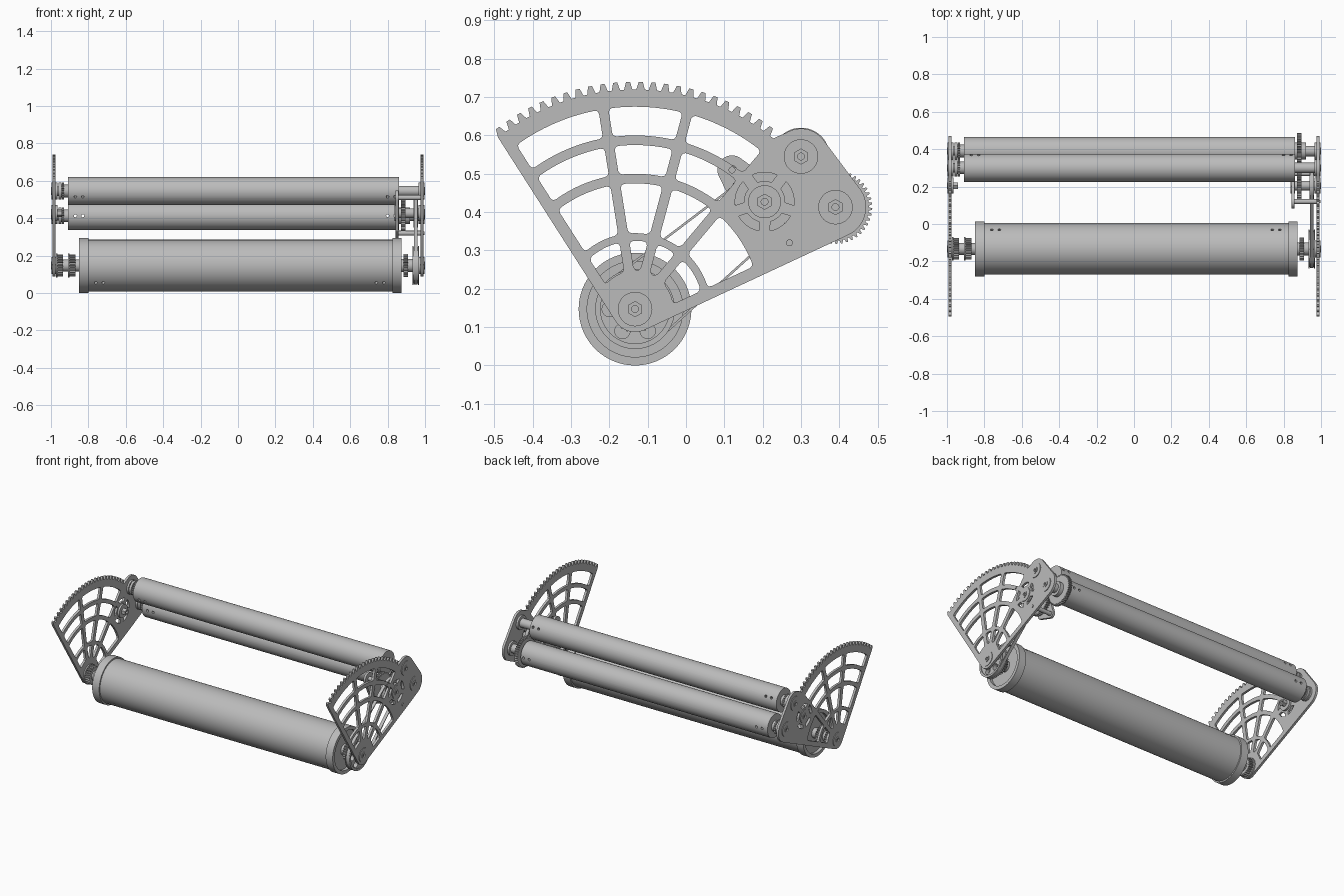
import bpy, bmesh
from math import sin, cos, asin, radians, pi
from mathutils import Matrix, Vector, geometry

cube = bpy.data.objects.get("Cube")
if cube:
    bpy.data.objects.remove(cube, do_unlink=True)

metal = bpy.data.materials.new("light_grey_metal")
metal.use_nodes = True
metal.diffuse_color = (0.5, 0.5, 0.5, 1)
metal.node_tree.nodes["Principled BSDF"].inputs["Base Color"].default_value = (0.5, 0.5, 0.5, 1)

# Axle centres as (y, z)
PIVOT = (-0.133, 0.147)
DRIVE = (0.205, 0.427)
UPPER = (0.30, 0.545)
LOWER = (0.39, 0.413)
POST_A = (0.12, 0.51)
POST_B = (0.27, 0.32)


def link(name, mesh):
    ob = bpy.data.objects.new(name, mesh)
    bpy.context.collection.objects.link(ob)
    return ob


def finish(mesh):
    mesh.materials.clear()
    mesh.materials.append(metal)
    for p in mesh.polygons:
        p.use_smooth = True
        p.material_index = 0
    mesh.set_sharp_from_angle(angle=radians(30))


def polar(c, r, deg):
    a = radians(deg)
    return (c[0] + r * cos(a), c[1] + r * sin(a))


def arc(c, r, a0, a1, n=12):
    return [polar(c, r, a0 + (a1 - a0) * i / n) for i in range(n + 1)]


def circle(c, r, n=32, turn=0):
    return [polar(c, r, turn + 360 * i / n) for i in range(n)]


def hull(*circles):
    pts = [Vector(p) for c, r in circles for p in circle(c, r, 48)]
    return [tuple(pts[i]) for i in geometry.convex_hull_2d(pts)]


def gear(c, r, teeth, depth):
    pitch = 360 / teeth
    pts = []
    for i in range(teeth):
        for frac, rad in ((0, r - depth), (0.3, r - depth), (0.5, r), (0.8, r)):
            pts.append(polar(c, rad, (i + frac) * pitch))
    return pts


def sheet(name, x0, x1, *loops):
    """Extrude a yz outline with holes from x0 to x1."""
    cu = bpy.data.curves.new(name, "CURVE")
    cu.dimensions, cu.fill_mode = "2D", "BOTH"
    cu.extrude = abs(x1 - x0) / 2
    for loop in loops:
        sp = cu.splines.new("POLY")
        sp.points.add(len(loop) - 1)
        for p, (u, v) in zip(sp.points, loop):
            p.co = (u, v, 0, 1)
        sp.use_cyclic_u = True
    tmp = link(name + "_curve", cu)
    dg = bpy.context.evaluated_depsgraph_get()
    mesh = bpy.data.meshes.new_from_object(tmp.evaluated_get(dg))
    bpy.data.objects.remove(tmp, do_unlink=True)
    mesh.transform(Matrix(((0, 0, 1, (x0 + x1) / 2), (1, 0, 0, 0), (0, 1, 0, 0), (0, 0, 0, 1))))
    finish(mesh)
    return link(name, mesh)


def lathe(name, c, profile, n=64):
    """Turn (x, radius) pairs about an axle parallel to x."""
    bm = bmesh.new()
    rings = [[bm.verts.new((x, *p)) for p in circle(c, r, n)] for x, r in profile]
    for a, b in zip(rings, rings[1:]):
        for i in range(n):
            bm.faces.new((a[i], a[(i + 1) % n], b[(i + 1) % n], b[i]))
    bm.faces.new(rings[0])
    bm.faces.new(rings[-1])
    bmesh.ops.recalc_face_normals(bm, faces=bm.faces)
    mesh = bpy.data.meshes.new(name)
    bm.to_mesh(mesh)
    bm.free()
    finish(mesh)
    return link(name, mesh)


def rod(name, c, x0, x1, r, n=32):
    return lathe(name, c, [(x0, r), (x1, r)], n)


def drill(ob, c, xs, deg, r=0.008):
    """Cross-drill pairs of pin holes through a roller."""
    bm = bmesh.new()
    turn = Matrix.Rotation(radians(deg), 4, "X") @ Matrix.Rotation(pi / 2, 4, "X")
    for x in xs:
        bmesh.ops.create_cone(bm, cap_ends=True, segments=12, radius1=r, radius2=r, depth=0.5,
                              matrix=Matrix.Translation((x, *c)) @ turn)
    mesh = bpy.data.meshes.new("pin_cutter")
    bm.to_mesh(mesh)
    bm.free()
    cutter = link("pin_cutter", mesh)
    cutter.hide_render = True
    mod = ob.modifiers.new("pins", "BOOLEAN")
    mod.operation, mod.object, mod.solver = "DIFFERENCE", cutter, "EXACT"
    dg = bpy.context.evaluated_depsgraph_get()
    cut = bpy.data.meshes.new_from_object(ob.evaluated_get(dg))
    ob.modifiers.clear()
    ob.data = cut
    finish(cut)
    bpy.data.objects.remove(cutter, do_unlink=True)


# Toothed sector plates
LOW, HIGH, ROOT, TIP = 25, 122.6, 0.573, 0.593


def cell(r0, r1, a0, o0, a1, o1, c=0.01):
    """Web opening between two bars, with clipped corners."""
    def side(r, a, o, shift):
        return a + (asin(o / r) + shift / r) * 180 / pi
    s = lambda r, k: side(r, a0, o0, k)
    e = lambda r, k: side(r, a1, o1, -k)
    pts = [polar(PIVOT, r0 + c, s(r0 + c, 0)), polar(PIVOT, r0 + c * .3, s(r0, c * .3))]
    pts += arc(PIVOT, r0, s(r0, c), e(r0, c))
    pts += [polar(PIVOT, r0 + c * .3, e(r0, c * .3)), polar(PIVOT, r0 + c, e(r0 + c, 0))]
    pts += [polar(PIVOT, r1 - c, e(r1 - c, 0)), polar(PIVOT, r1 - c * .3, e(r1, c * .3))]
    pts += arc(PIVOT, r1, e(r1, c), s(r1, c))
    pts += [polar(PIVOT, r1 - c * .3, s(r1, c * .3)), polar(PIVOT, r1 - c, s(r1 - c, 0))]
    return pts


outline = arc(PIVOT, 0.06, HIGH + 90, LOW + 270)
outline += arc(LOWER, 0.08, -65, 34) + arc(UPPER, 0.073, 34, 122)
TEETH, START, END = 24, 51, 128.3
pitch = (END - START) / TEETH
for i in range(TEETH):
    for frac, rad in ((0, ROOT), (0.32, ROOT), (0.5, TIP), (0.82, TIP)):
        outline.append(polar(PIVOT, rad, START + (i + frac) * pitch))
outline.append(polar(PIVOT, ROOT, END + 0.3))

bars = [(LOW, -0.03, -0.03), (50, 0.013, -0.013), (75, 0.013, -0.013),
        (99, 0.013, -0.013), (HIGH, 0.03, 0.03)]
openings = []
for k, ((a0, o0, _), (a1, _, o1)) in enumerate(zip(bars, bars[1:])):
    rows = [(0.10, 0.178), (0.198, 0.328)]
    if k:
        rows += [(0.353, 0.428), (0.453, 0.528)]
    openings += [cell(r0, r1, a0, o0, a1, o1) for r0, r1 in rows]
# Wedge openings around the drive axle
for a in (18, 90, 162, 234, 306):
    openings.append(arc(DRIVE, 0.054, a - 20, a + 20, 6) + arc(DRIVE, 0.077, a + 25, a - 25, 6))

for side, s in (("left", 1), ("right", -1)):
    sheet(side + "_sector_plate", s * 0.977, s * 0.992, outline, *openings)
    # Bearings and hollow hex axle ends
    for label, c, r in (("pivot", PIVOT, 0.045), ("drive", DRIVE, 0.043),
                        ("upper", UPPER, 0.045), ("lower", LOWER, 0.045)):
        sheet(f"{side}_{label}_bearing", s * 0.965, s * 0.996, circle(c, r), circle(c, 0.018, 6))
        sheet(f"{side}_{label}_hex_axle", s * 0.94, s, circle(c, 0.021, 6, 30), circle(c, 0.009, 16))

# Large roller with rimmed end caps
big = lathe("large_roller", PIVOT, [
    (-0.83, 0.04), (-0.83, 0.125), (-0.85, 0.125), (-0.85, 0.147), (-0.80, 0.147), (-0.80, 0.138),
    (0.825, 0.138), (0.825, 0.147), (0.875, 0.147), (0.875, 0.125), (0.855, 0.125), (0.855, 0.04)], 96)
drill(big, PIVOT, (-0.76, -0.72, 0.74, 0.78), 42)

# Twin slim rollers
for name, c, deg in (("upper_roller", UPPER, 24), ("lower_roller", LOWER, 0)):
    ob = rod(name, c, -0.91, 0.86, 0.075, 72)
    drill(ob, c, (-0.87, -0.83, 0.80, 0.84), deg)
    lathe(name + "_right_hub", c, [(-0.98, 0.025), (-0.96, 0.025), (-0.96, 0.045), (-0.945, 0.045),
                                   (-0.945, 0.034), (-0.91, 0.034)], 32)
    sheet(name + "_right_collar", -0.94, -0.93, gear(c, 0.045, 20, 0.006))
    rod(name + "_left_shaft", c, 0.86, 0.98, 0.028)

# Right end of the pivot axle: toothed pulleys on a shaft
rod("pivot_right_shaft", PIVOT, -0.98, -0.83, 0.032)
for i, (x0, x1) in enumerate(((-0.965, -0.935), (-0.9, -0.87))):
    sheet(f"pivot_right_gear_{i + 1}", x0, x1, gear(PIVOT, 0.058, 24, 0.009))
    rod(f"pivot_right_flange_{i + 1}", PIVOT, x0 - 0.008, x0, 0.063)

# Left end of the pivot axle: gear, shaft and drilled belt pulley
rod("pivot_left_shaft", PIVOT, 0.85, 0.98, 0.035)
sheet("pivot_left_gear", 0.885, 0.91, gear(PIVOT, 0.062, 24, 0.009))
ports = [circle(polar(PIVOT, 0.066, 60 * i), 0.02, 20) for i in range(6)]
sheet("pivot_belt_pulley", 0.938, 0.962, circle(PIVOT, 0.097, 64), *ports)
for x in (0.932, 0.962):
    sheet("pivot_pulley_flange", x, x + 0.005, circle(PIVOT, 0.104, 64), circle(PIVOT, 0.09, 64))

# Drive belt and its small pulley
sheet("drive_belt", 0.94, 0.96, hull((PIVOT, 0.102), (DRIVE, 0.083)), hull((PIVOT, 0.096), (DRIVE, 0.077)))
rod("drive_pulley", DRIVE, 0.938, 0.962, 0.077, 48)

# Reduction gears beside the rollers
rod("drive_shaft", DRIVE, 0.845, 0.98, 0.026)
sheet("drive_gear", 0.872, 0.895, gear(DRIVE, 0.095, 40, 0.009))
sheet("lower_roller_gear", 0.872, 0.895, gear(LOWER, 0.096, 42, 0.009))
rod("lower_gear_hub", LOWER, 0.86, 0.92, 0.045)

# Inner gearbox plate and its spacer posts
sheet("gearbox_inner_plate", 0.842, 0.857,
      hull((POST_A, 0.038), (DRIVE, 0.055), (POST_B, 0.025), ((0.18, 0.345), 0.02)),
      circle(DRIVE, 0.03))
rod("inner_plate_bearing", DRIVE, 0.838, 0.862, 0.043)
for name, c in (("front_spacer_post", POST_A), ("rear_spacer_post", POST_B)):
    rod(name, c, 0.85, 0.98, 0.013, 20)
    rod(name + "_screw", c, 0.985, 0.996, 0.009, 16)
